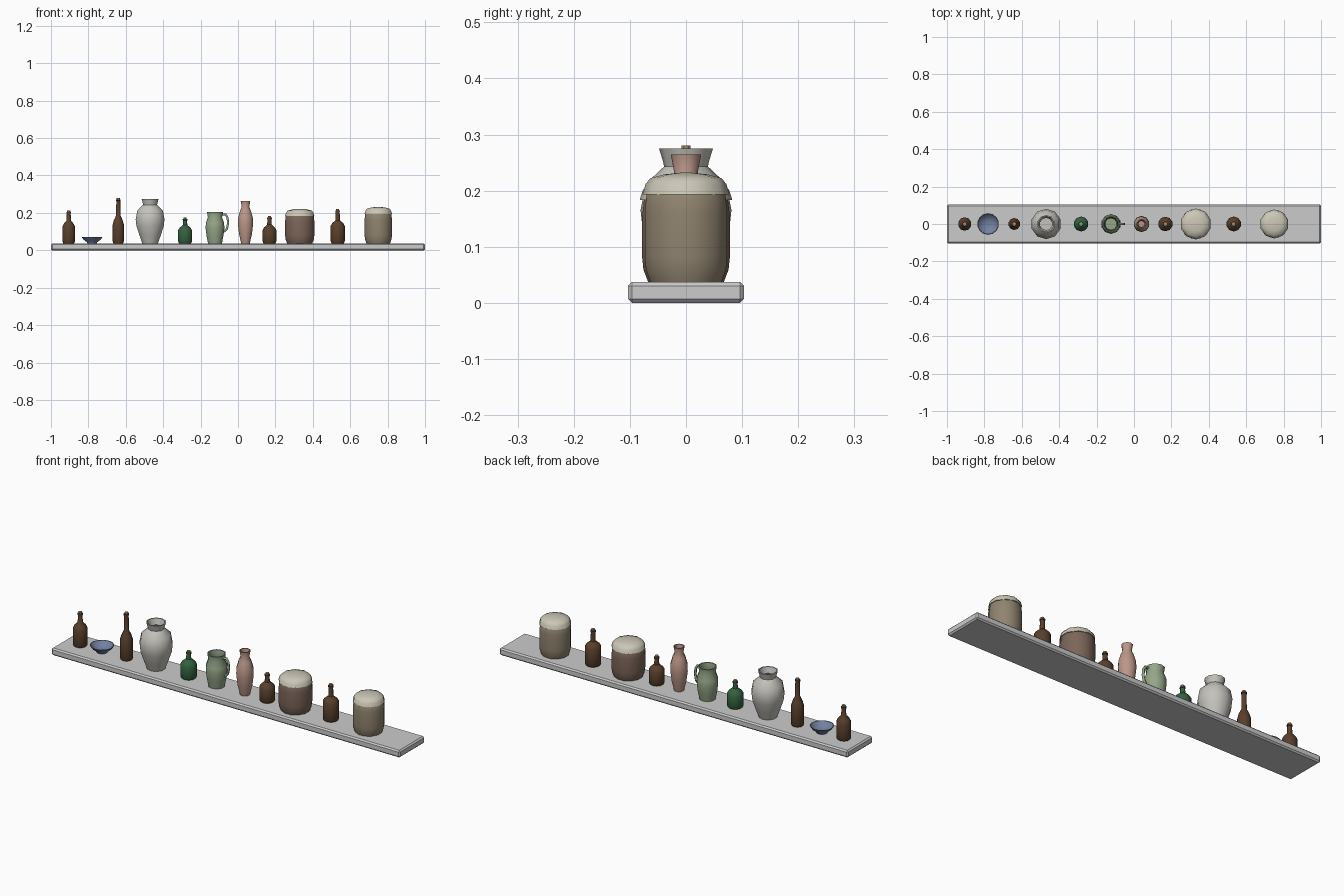
import bpy, bmesh, math

if "Cube" in bpy.data.objects:
    bpy.data.objects.remove(bpy.data.objects["Cube"])

Z0 = 0.037  # shelf top


def mat(name, c):
    m = bpy.data.materials.new(name)
    m.diffuse_color = (*c, 1)
    m.use_nodes = True
    m.node_tree.nodes["Principled BSDF"].inputs["Base Color"].default_value = m.diffuse_color
    return m


def finish(name, bm, m, angle=40):
    bmesh.ops.recalc_face_normals(bm, faces=bm.faces)
    me = bpy.data.meshes.new(name)
    bm.to_mesh(me)
    bm.free()
    ob = bpy.data.objects.new(name, me)
    bpy.context.collection.objects.link(ob)
    if m:
        me.materials.append(m)
    bpy.ops.object.select_all(action='DESELECT')
    ob.select_set(True)
    bpy.context.view_layer.objects.active = ob
    if angle:
        bpy.ops.object.shade_smooth_by_angle(angle=math.radians(angle))
    return ob


def lathe(name, x, prof, m, n=10):
    """Revolve (radius, height) points around a vertical axis; both ends are capped."""
    bm = bmesh.new()
    rings = []
    for r, z in prof:
        rings.append([bm.verts.new((x + r * math.cos(2 * math.pi * (i + .5) / n),
                                    r * math.sin(2 * math.pi * (i + .5) / n), z)) for i in range(n)])
    for a, b in zip(rings, rings[1:]):
        for i in range(n):
            j = (i + 1) % n
            bm.faces.new((a[i], a[j], b[j], b[i]))
    bm.faces.new(rings[0])
    bm.faces.new(rings[-1])
    return finish(name, bm, m)


brown = mat("brown_glass", (0.10, 0.05, 0.025))
green = mat("green_glass", (0.035, 0.12, 0.05))
cork = mat("cork", (0.40, 0.27, 0.18))
blue = mat("blue_glaze", (0.17, 0.22, 0.35))
white = mat("white_glaze", (0.55, 0.54, 0.50))
sage = mat("sage_glaze", (0.30, 0.38, 0.25))
pink = mat("pink_clay", (0.50, 0.31, 0.25))
umber = mat("brown_clay", (0.20, 0.13, 0.10))
tan = mat("tan_clay", (0.28, 0.23, 0.16))
cloth = mat("cream_cloth", (0.60, 0.57, 0.47))

# Shelf board with bevelled edges
bm = bmesh.new()
bmesh.ops.create_cube(bm, size=1)
for v in bm.verts:
    v.co = (v.co.x * 2, v.co.y * 0.207, (v.co.z + .5) * Z0)
bmesh.ops.bevel(bm, geom=bm.edges[:], offset=0.007, segments=1, affect='EDGES')
finish("shelf", bm, None, 0)

# Corked bottles: x, body radius, shoulder height, neck base height, top height
bottles = [(-0.905, .036, .125, .158, .212, brown), (-0.64, .032, .135, .185, .28, brown),
           (-0.283, .040, .105, .135, .176, green), (0.168, .039, .107, .137, .182, brown),
           (0.533, .040, .130, .160, .222, brown)]
for i, (x, r, sh, nb, top, m) in enumerate(bottles, 1):
    lathe(f"bottle_{i}", x, [(r * .85, Z0), (r, Z0 + .012), (r, sh), (r * .78, sh + (nb - sh) * .5),
                             (.013, nb), (.011, top - .016), (.0135, top - .015),
                             (.0135, top - .008)], m)
    lathe(f"cork_{i}", x, [(.009, top - .012), (.009, top)], cork, 8)

# Shallow bowl
lathe("bowl", -0.78, [(.026, Z0), (.028, .043), (.046, .056), (.058, .072),
                      (.054, .072), (.042, .058), (.022, .047)], blue, 14)

# Large white vase
lathe("white_vase", -0.47, [(.044, Z0), (.060, .080), (.077, .130), (.081, .165), (.072, .212),
                            (.039, .243), (.041, .252), (.048, .275), (.042, .275),
                            (.033, .245), (.062, .208), (.070, .165), (.036, .055)], white)

# Slim pink vase
lathe("pink_vase", 0.04, [(.024, Z0), (.036, .085), (.043, .140), (.041, .175), (.031, .210),
                          (.021, .232), (.027, .264), (.022, .264), (.016, .232),
                          (.033, .175), (.034, .140), (.018, .055)], pink)

# Sage jug with a side handle
lathe("jug", -0.123, [(.039, Z0), (.048, .080), (.053, .120), (.051, .145), (.040, .176),
                      (.045, .205), (.039, .205), (.034, .176), (.045, .142),
                      (.046, .120), (.032, .052)], sage)
cu = bpy.data.curves.new("handle_path", 'CURVE')
cu.dimensions = '3D'
cu.bevel_depth = .0065
cu.bevel_resolution = 1
cu.use_fill_caps = True
pts = [(-.082, .190), (-.066, .192), (-.056, .175), (-.053, .145), (-.059, .115), (-.075, .098)]
sp = cu.splines.new('POLY')
sp.points.add(len(pts) - 1)
for p, (x, z) in zip(sp.points, pts):
    p.co = (x, 0, z, 1)
cu.materials.append(sage)
bpy.context.collection.objects.link(bpy.data.objects.new("jug_handle", cu))

# Storage jars with cloth-covered lids: x, radius, lid skirt height, top height
for name, x, r, sk, top, m in [("brown_jar", 0.33, .081, .183, .222, umber),
                               ("tan_jar", 0.75, .076, .193, .232, tan)]:
    lathe(name, x, [(r * .86, Z0), (r * .97, Z0 + .022), (r, Z0 + .045), (r, sk - .03),
                    (r * .95, sk + .005), (r * .85, sk + .015)], m, 12)
    lathe(name + "_lid", x, [(r * 1.02, sk), (r * .95, sk + .018), (r * .84, sk + .029),
                             (r * .5, top - .003), (r * .12, top)], cloth)
